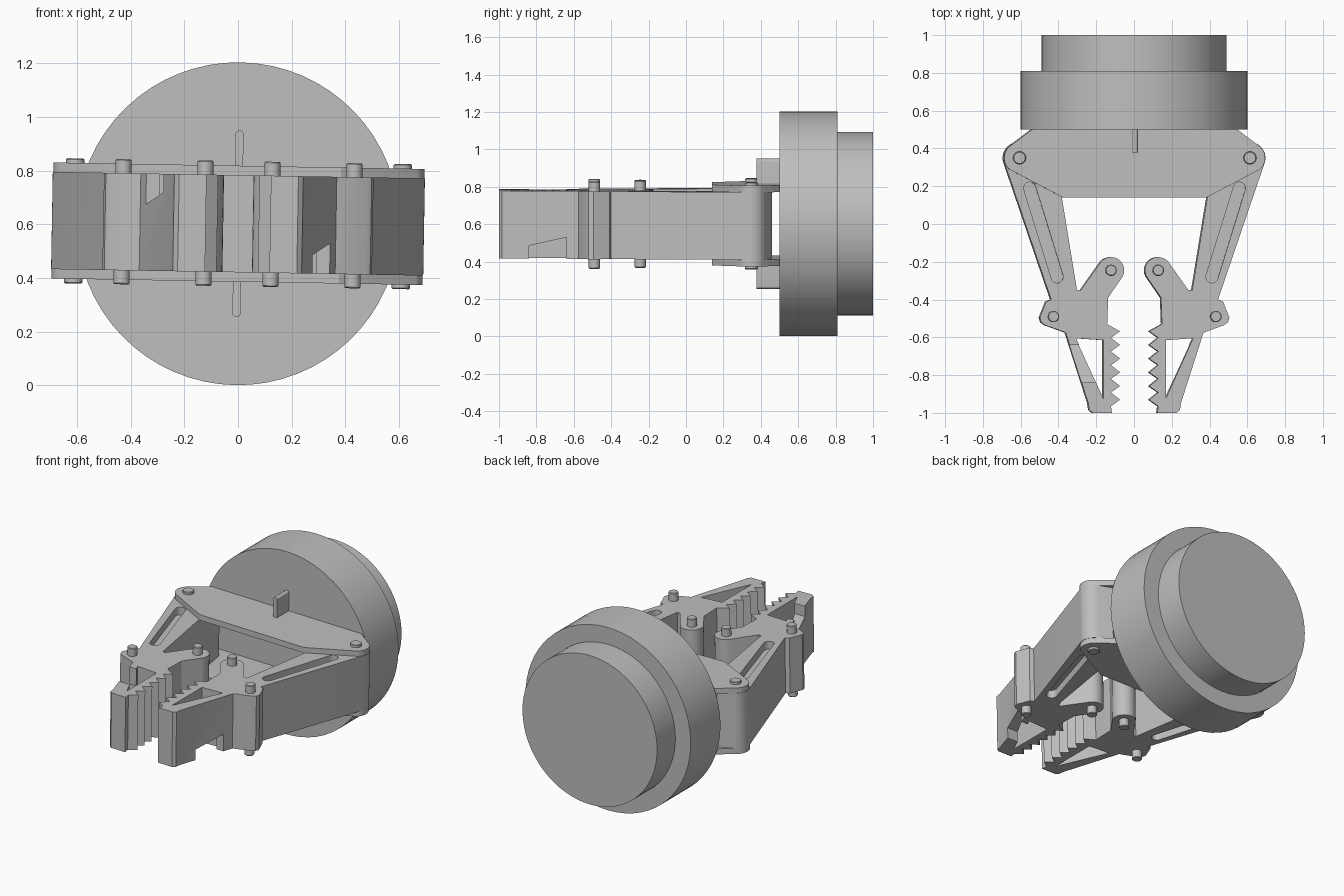
import bpy, bmesh, math
from mathutils import Matrix, Vector

if "Cube" in bpy.data.objects:
    bpy.data.objects.remove(bpy.data.objects["Cube"])

# One grey for everything
grey = bpy.data.materials.new("plain_grey")
grey.use_nodes = True
GREY = (0.52, 0.52, 0.52, 1)
grey.diffuse_color = GREY
grey.node_tree.nodes["Principled BSDF"].inputs["Base Color"].default_value = GREY

# The whole assembly leans by one degree around the motor axis
PLACE = Matrix.Translation((0, 0, 0.602)) @ Matrix.Rotation(math.radians(1), 4, 'Y')
FLIP = Matrix.Rotation(math.pi, 4, 'Y')
AXES = {'X': lambda a, b, c: (c, a, b),
        'Y': lambda a, b, c: (a, c, b),
        'Z': lambda a, b, c: (a, b, c)}
parts = []


def arc(center, r, start, end, n=10):
    angles = [math.radians(start + (end - start) * i / n) for i in range(n + 1)]
    return [(center[0] + r * math.cos(t), center[1] + r * math.sin(t)) for t in angles]


def prism(name, outline, low, high, axis='Z', bevel=0):
    """Extrude an outline along an axis."""
    bm = bmesh.new()
    at = AXES[axis]
    base = bm.faces.new([bm.verts.new(at(a, b, low)) for a, b in outline])
    caps = bmesh.ops.extrude_face_region(bm, geom=[base])["geom"]
    shift = Vector(at(0, 0, high - low))
    bmesh.ops.translate(bm, vec=shift, verts=[v for v in caps if isinstance(v, bmesh.types.BMVert)])
    bmesh.ops.recalc_face_normals(bm, faces=bm.faces[:])
    if bevel:
        rims = [e for e in bm.edges if any(len(f.verts) > 4 for f in e.link_faces)]
        bmesh.ops.bevel(bm, geom=rims, offset=bevel, segments=1, affect='EDGES')
    mesh = bpy.data.meshes.new(name)
    bm.to_mesh(mesh)
    bm.free()
    mesh.materials.append(grey)
    ob = bpy.data.objects.new(name, mesh)
    bpy.context.collection.objects.link(ob)
    return ob


def place(ob, turn=Matrix()):
    ob.matrix_world = PLACE @ turn
    parts.append(ob)
    return ob


def twin(ob, name):
    """Copy turned half way round the motor axis."""
    copy = bpy.data.objects.new(name, ob.data.copy())
    bpy.context.collection.objects.link(copy)
    return place(copy, FLIP)


def cut(ob, cutters):
    for c in cutters:
        c.hide_render = True
        mod = ob.modifiers.new("cut", 'BOOLEAN')
        mod.operation, mod.solver, mod.object = 'DIFFERENCE', 'EXACT', c
    graph = bpy.context.evaluated_depsgraph_get()
    mesh = bpy.data.meshes.new_from_object(ob.evaluated_get(graph))
    ob.modifiers.clear()
    ob.data = mesh
    for c in cutters:
        bpy.data.objects.remove(c)


# Motor housing
place(prism("motor_drum", arc((0, 0), 0.601, 0, 354.375, 63), 0.5, 0.81, 'Y'))
place(prism("motor_rear_drum", arc((0, 0), 0.49, 0, 354.375, 63), 0.8, 1.0, 'Y'))

# Finger outline: arm, inner lobe, toothed jaw, outer lobe
HALF = 0.181
HINGE, INNER, OUTER = (0.61, 0.35), (0.125, -0.245), (0.43, -0.49)
outline = arc(HINGE, 0.083, -18, 70)
outline += [(0.55, 0.46), (0.43, 0.42), (0.385, 0.14), (0.305, -0.35), (0.285, -0.35)]
outline += arc(INNER, 0.07, 40, 220, 14)
outline += [(0.14, -0.39), (0.145, -0.53)]
for i in range(6):
    y = -0.568 - 0.0725 * i
    outline += [(0.077, y), (0.125, y - 0.034)]
outline += [(0.12, -1.0), (0.222, -1.0), (0.24, -0.985), (0.245, -0.95), (0.365, -0.575)]
outline += [(0.475, -0.535), (0.495, -0.52), (0.502, -0.495), (0.468, -0.41), (0.442, -0.4)]
finger = prism("left_finger", outline, -HALF, HALF)

# Triangular window, wall notch and arm grooves
window = prism("window_cutter", [(0.165, -0.615), (0.31, -0.605), (0.165, -0.925)], -0.3, 0.3)
notch = prism("notch_cutter", [(-0.84, -0.3), (-0.84, -0.112), (-0.64, -0.067), (-0.64, -0.3)],
              0.172, 0.5, 'X')
low_end, high_end = (0.41, -0.28), (0.555, 0.19)
slot = arc(low_end, 0.032, 163, 343) + arc(high_end, 0.032, -17, 163)
grooves = [prism("groove_cutter", slot, a, b) for a, b in ((-0.3, -0.13), (0.13, 0.3))]
cut(finger, [window, notch] + grooves)
place(finger)
twin(finger, "right_finger")

# Pins through the hinges and jaw lobes
for label, spot, r in (("hinge", HINGE, 0.034), ("inner_jaw", INNER, 0.03), ("outer_jaw", OUTER, 0.03)):
    pin = prism("left_" + label + "_pin", arc(spot, r, 0, 345, 23), -0.233, 0.233, bevel=0.004)
    place(pin)
    twin(pin, "right_" + label + "_pin")

# Mounting plates above and below the arms
side = [(0.38, 0.14)] + arc(HINGE, 0.081, -48, 46) + [(0.53, 0.51)]
plate_outline = side + [(-x, y) for x, y in reversed(side)]
plate = place(prism("top_plate", plate_outline, 0.179, 0.216))
twin(plate, "bottom_plate")

# Upright ribs joining the plates to the drum
rib_outline = [(-0.015, 0.2), (0.015, 0.2)] + arc((0, 0.333), 0.015, 0, 180)
rib = place(prism("top_rib", rib_outline, 0.378, 0.51, 'Y'))
twin(rib, "bottom_rib")

# Smooth the round walls, keep the edges crisp
bpy.ops.object.select_all(action='DESELECT')
for ob in parts:
    ob.select_set(True)
bpy.context.view_layer.objects.active = parts[0]
bpy.ops.object.shade_smooth_by_angle(angle=math.radians(25))
